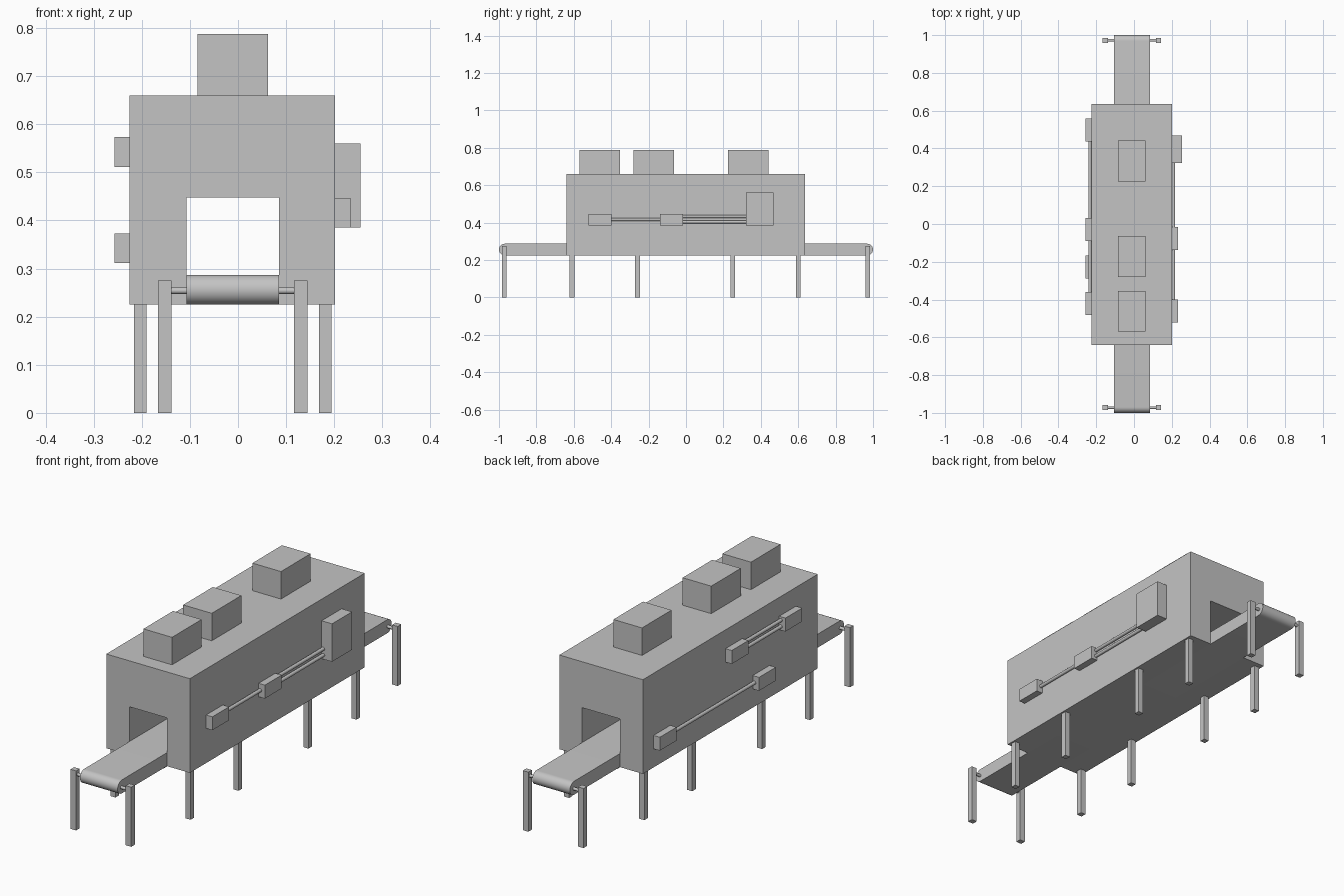
import bpy, bmesh, math
from mathutils import Vector

cube = bpy.data.objects.get("Cube")
if cube:
    bpy.data.objects.remove(cube, do_unlink=True)

grey = bpy.data.materials.new("plain grey")
grey.use_nodes = True
colour = (0.55, 0.55, 0.55, 1)
grey.diffuse_color = colour
grey.node_tree.nodes["Principled BSDF"].inputs["Base Color"].default_value = colour


def finish(name, bm, smooth=False):
    bmesh.ops.recalc_face_normals(bm, faces=bm.faces)
    mesh = bpy.data.meshes.new(name)
    bm.to_mesh(mesh)
    bm.free()
    mesh.materials.append(grey)
    ob = bpy.data.objects.new(name, mesh)
    bpy.context.collection.objects.link(ob)
    if smooth:
        bpy.ops.object.select_all(action='DESELECT')
        ob.select_set(True)
        bpy.context.view_layer.objects.active = ob
        bpy.ops.object.shade_smooth_by_angle(angle=math.radians(35))
    return ob


def prism(name, points, direction, smooth=False):
    """Extrude a closed outline into a solid."""
    bm = bmesh.new()
    face = bm.faces.new([bm.verts.new(p) for p in points])
    new = bmesh.ops.extrude_face_region(bm, geom=[face], use_keep_orig=True)
    moved = [v for v in new["geom"] if isinstance(v, bmesh.types.BMVert)]
    bmesh.ops.translate(bm, verts=moved, vec=direction)
    return finish(name, bm, smooth)


def box(name, x, y, z):
    """Box from its (low, high) extents on each axis."""
    outline = [(x[0], y[0], z[0]), (x[1], y[0], z[0]),
               (x[1], y[1], z[0]), (x[0], y[1], z[0])]
    return prism(name, outline, (0, 0, z[1] - z[0]))


def rod(name, start, end, radius):
    start, end = Vector(start), Vector(end)
    axis = end - start
    turn = axis.to_track_quat('Z', 'Y')
    ring = [start + turn @ Vector((radius * math.cos(a), radius * math.sin(a), 0))
            for a in (math.tau * i / 20 for i in range(20))]
    return prism(name, ring, axis, True)


MID = -0.011           # centre line of the machine in x
LOW, TOP = 0.225, 0.66  # underside and roof of the housing
RIGHT, LEFT = -0.225, 0.202
BELT = 0.096           # half width of the belt

# Housing with a tunnel through it
tunnel = 0.448
arch = [(RIGHT, LOW), (MID - BELT, LOW), (MID - BELT, tunnel), (MID + BELT, tunnel),
        (MID + BELT, LOW), (LEFT, LOW), (LEFT, TOP), (RIGHT, TOP)]
prism("housing", [(x, -0.64, z) for x, z in arch], (0, 1.276, 0))

# Conveyor belt with rounded ends
r = 0.031
outline = []
for side in (1, -1):
    for i in range(17):
        a = math.pi * (i / 16 - 0.5)
        outline.append((MID - BELT, side * (1 - r + r * math.cos(a)),
                        LOW + r + side * r * math.sin(a)))
prism("conveyor_belt", outline, (2 * BELT, 0, 0), True)

# End stands: a leg and a short axle on each side of the belt
for end, y in (("front", -0.972), ("back", 0.972)):
    for side, s in (("left", 1), ("right", -1)):
        xs = sorted((MID + s * 0.127, MID + s * 0.155))
        box(f"{end}_{side}_end_leg", xs, (y - 0.013, y + 0.013), (0, 0.275))
        rod(f"{end}_{side}_axle", (MID + s * 0.09, y, 0.254),
            (MID + s * 0.13, y, 0.254), 0.007)

# Housing legs
for i, y in enumerate((-0.61, -0.26, 0.25, 0.6)):
    for side, s in (("left", 1), ("right", -1)):
        x = MID + s * 0.192
        box(f"{side}_housing_leg_{i + 1}", (x - 0.013, x + 0.013),
            (y - 0.013, y + 0.013), (0, LOW))

# Roof units
for i, y in enumerate((-0.462, -0.172, 0.333)):
    box(f"roof_unit_{i + 1}", (MID - 0.073, MID + 0.073),
        (y - 0.108, y + 0.108), (TOP, 0.787))

# Left wall: two junction boxes and a tall control cabinet, joined by pipes
for i, y in enumerate((-0.46, -0.077)):
    box(f"left_junction_box_{i + 1}", (LEFT, 0.234), (y - 0.061, y + 0.061), (0.385, 0.447))
box("left_control_cabinet", (LEFT, 0.255), (0.322, 0.468), (0.385, 0.56))
px = LEFT + 0.008
rod("left_single_pipe", (px, -0.4, 0.417), (px, -0.138, 0.417), 0.008)
for name, z in (("upper", 0.433), ("lower", 0.404)):
    rod(f"left_{name}_pipe", (px, -0.017, z), (px, 0.323, z), 0.008)

# Right wall: a low pair and a high pair of junction boxes
for level, z, ys in (("low", 0.342, (0.497, -0.227)), ("high", 0.542, (-0.028, -0.42))):
    for i, y in enumerate(ys):
        box(f"right_{level}_box_{i + 1}", (-0.257, RIGHT),
            (y - 0.061, y + 0.061), (z - 0.031, z + 0.031))
px = RIGHT - 0.008
rod("right_low_pipe", (px, -0.167, 0.342), (px, 0.437, 0.342), 0.008)
for name, z in (("upper", 0.557), ("lower", 0.528)):
    rod(f"right_high_{name}_pipe", (px, -0.36, z), (px, -0.088, z), 0.008)
